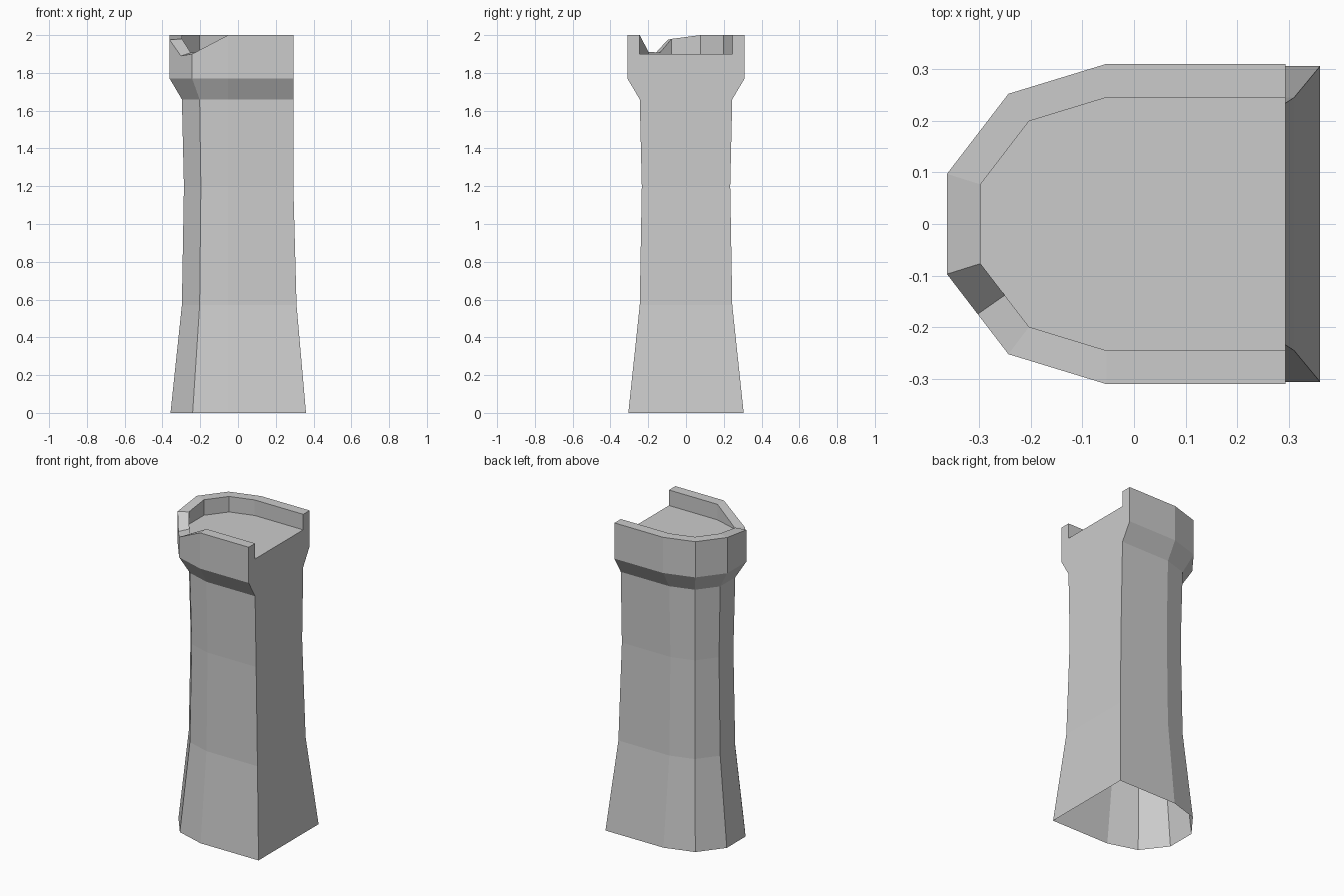
import bpy
import bmesh

if "Cube" in bpy.data.objects:
    bpy.data.objects.remove(bpy.data.objects["Cube"], do_unlink=True)

stone = bpy.data.materials.new("grey stone")
stone.use_nodes = True
GREY = (0.6, 0.6, 0.6, 1)
stone.diffuse_color = GREY
stone.node_tree.nodes["Principled BSDF"].inputs["Base Color"].default_value = GREY

FLOOR = 1.9
PIVOT = -0.053
# Half outline of the rounded end, from the straight side to the tip
HALF = [(0.0, 0.31), (-0.19, 0.252), (-0.309, 0.097)]

# Height, outline scale, x of the flat face
RINGS = [(0, 0.985, 0.36), (0.57, 0.79, 0.31), (1.2, 0.755, 0.293),
         (1.66, 0.79, 0.293), (1.77, 1, 0.293)]


def outline(scale, flat_x):
    """D-shaped outline; one extra point splits the front right corner."""
    side = [(PIVOT + x * scale, y * scale) for x, y in HALF]
    front = [(x, -y) for x, y in side]
    (ax, ay), (bx, by) = front[1], front[2]
    broken = ((ax + bx) / 2, (ay + by) / 2)
    return ([(flat_x, -0.31 * scale)] + front[:2] + [broken, front[2]]
            + side[::-1] + [(flat_x, 0.31 * scale)])


bm = bmesh.new()


def ring(points, heights):
    return [bm.verts.new((x, y, z)) for (x, y), z in zip(points, heights)]


def bridge(low, high, closed=False):
    n = len(low)
    for i in range(n if closed else n - 1):
        j = (i + 1) % n
        bm.faces.new((low[j], low[i], high[i], high[j]))


# Hollow shaft, open underneath, with flared foot and head
count = len(outline(1, 0))
shaft = [ring(outline(s, fx), [z] * count) for z, s, fx in RINGS]
for low, high in zip(shaft, shaft[1:]):
    bridge(low, high, closed=True)

# Broken parapet on three sides of the sunken floor
rim_out = ring(outline(1, 0.293), [2, 2, 1.9, 1.89, 1.975, 2, 2, 2, 2])
rim_in = ring(outline(0.79, 0.293), [2, 2, 1.912, 1.907, 1.98, 2, 2, 2, 2])
floor = ring(outline(0.79, 0.293), [FLOOR] * count)
bridge(shaft[-1], rim_out)
bridge(rim_out, rim_in)
bridge(rim_in, floor)
bm.faces.new(floor)

# Flat face under the floor and the parapet's two cut ends
head = shaft[-1]
bm.faces.new((head[0], floor[0], floor[-1], head[-1]))
for k in (0, -1):
    bm.faces.new((head[k], rim_out[k], rim_in[k], floor[k]))

bmesh.ops.recalc_face_normals(bm, faces=bm.faces)
mesh = bpy.data.meshes.new("tower")
bm.to_mesh(mesh)
bm.free()
mesh.materials.append(stone)
tower = bpy.data.objects.new("tower", mesh)
bpy.context.collection.objects.link(tower)
